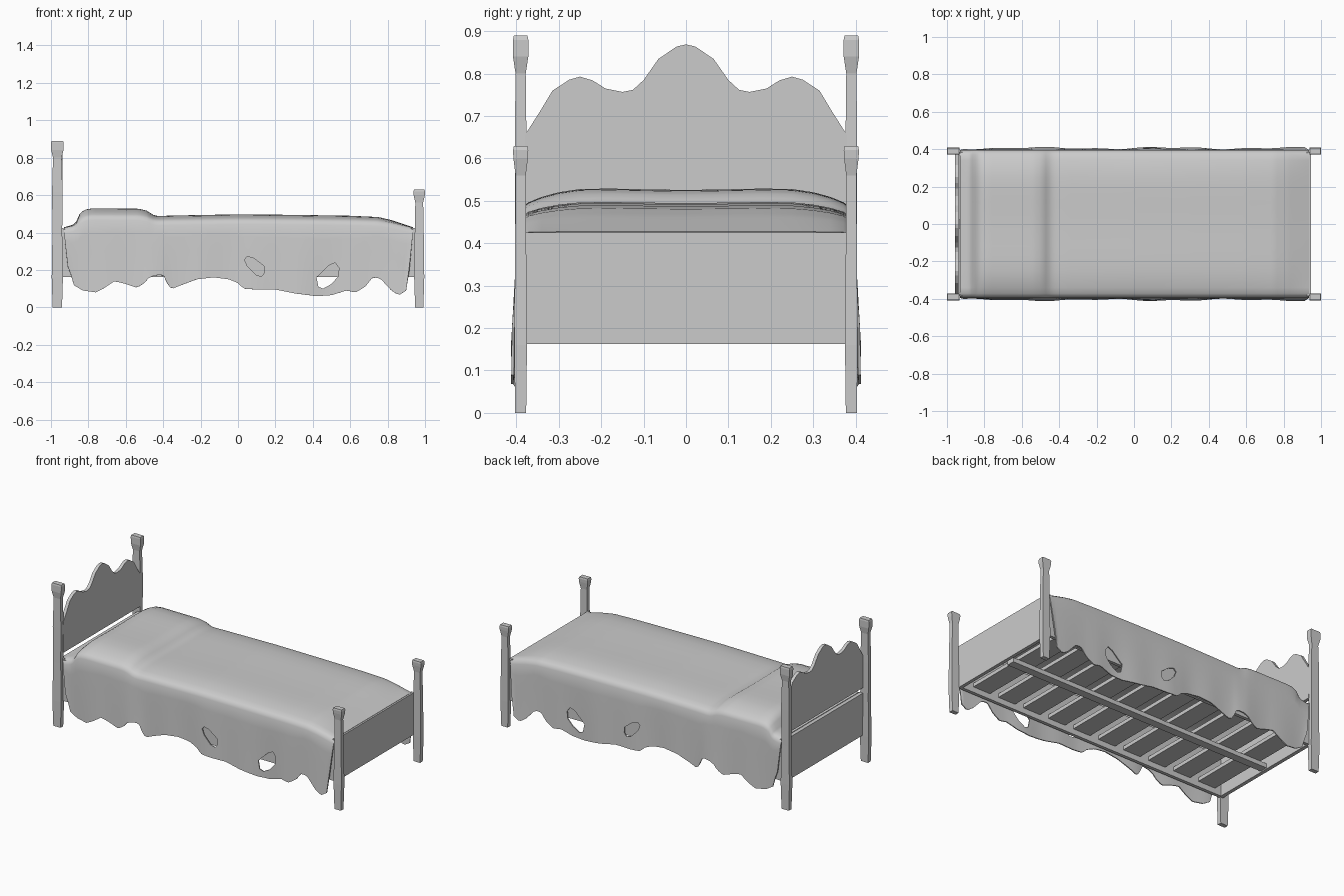
import bpy, bmesh, math

if "Cube" in bpy.data.objects:
    bpy.data.objects.remove(bpy.data.objects["Cube"])


def add_mesh(name, verts, faces):
    bm = bmesh.new()
    vs = [bm.verts.new(v) for v in verts]
    for f in faces:
        bm.faces.new([vs[i] for i in f])
    bmesh.ops.recalc_face_normals(bm, faces=bm.faces)
    me = bpy.data.meshes.new(name)
    bm.to_mesh(me)
    bm.free()
    ob = bpy.data.objects.new(name, me)
    bpy.context.collection.objects.link(ob)
    return ob


def box(name, x0, x1, y0, y1, z0, z1):
    v = [(x, y, z) for x in (x0, x1) for y in (y0, y1) for z in (z0, z1)]
    return add_mesh(name, v, [(0, 1, 3, 2), (4, 6, 7, 5), (0, 4, 5, 1),
                              (2, 3, 7, 6), (0, 2, 6, 4), (1, 5, 7, 3)])


def prism(name, outline, axis, a, b):
    """Extrude a 2D outline along x (outline is y,z) or y (outline is x,z)."""
    place = (lambda p, t: (t, p[0], p[1])) if axis == 'x' else (lambda p, t: (p[0], t, p[1]))
    n = len(outline)
    verts = [place(p, t) for t in (a, b) for p in outline]
    faces = [tuple(range(n)), tuple(range(2 * n - 1, n - 1, -1))]
    faces += [(i, (i + 1) % n, n + (i + 1) % n, n + i) for i in range(n)]
    return add_mesh(name, verts, faces)


def lerp(table, x):
    if x <= table[0][0]:
        return table[0][1]
    for (x0, z0), (x1, z1) in zip(table, table[1:]):
        if x <= x1:
            return z0 + (z1 - z0) * (x - x0) / (x1 - x0)
    return table[-1][1]


def post(name, cx, cy, rings):
    verts, faces = [], []
    for z, hx, hy in rings:
        verts += [(cx + sx * hx, cy + sy * hy, z)
                  for sx, sy in ((-1, -1), (1, -1), (1, 1), (-1, 1))]
    for r in range(len(rings) - 1):
        for i in range(4):
            j = (i + 1) % 4
            faces.append((4 * r + i, 4 * r + j, 4 * r + 4 + j, 4 * r + 4 + i))
    k = len(verts) - 4
    faces += [(3, 2, 1, 0), (k, k + 1, k + 2, k + 3)]
    return add_mesh(name, verts, faces)


# corner posts with flared caps
head_rings = [(0, .025, .013), (.16, .030, .015), (.40, .026, .013), (.62, .028, .014),
              (.80, .023, .012), (.84, .033, .018), (.88, .034, .018), (.89, .031, .016)]
foot_rings = [(0, .022, .013), (.16, .027, .015), (.40, .024, .013), (.56, .021, .012),
              (.60, .030, .017), (.62, .031, .018), (.63, .028, .016)]
for s, side in ((-1, "front"), (1, "back")):
    post(f"head_post_{side}", -.966, s * .39, head_rings)
    post(f"foot_post_{side}", .969, s * .39, foot_rings)
    # side rails
    box(f"side_rail_{side}", -.945, .945, s * .375 - .01, s * .375 + .01, .163, .42)

# lower end boards
box("head_lower_board", -.955, -.932, -.385, .385, .163, .425)
box("foot_board", .925, .946, -.385, .385, .163, .425)

# scalloped headboard
half = [(.022, .864), (.065, .835), (.1, .785), (.125, .762), (.15, .757), (.19, .765),
        (.22, .784), (.25, .793), (.275, .786), (.315, .76), (.345, .71), (.38, .655), (.38, .46)]
outline = [(-y, z) for y, z in reversed(half)] + [(0, .869)] + half
prism("headboard", outline, 'x', -.957, -.937)

# slats and centre beam under the bed
for i in range(10):
    x = -.83 + i * .18
    box(f"slat_{i + 1}", x - .06, x + .06, -.37, .37, .197, .22)
box("centre_beam", -.935, .89, -.025, .025, .17, .197)

# blanket: top height and ragged hem along the length
TOP = [(-.93, .425), (-.88, .44), (-.86, .46), (-.845, .50), (-.82, .523), (-.78, .53), (-.53, .528),
       (-.49, .518), (-.455, .495), (-.43, .487), (-.36, .49), (0, .497), (.3, .494), (.6, .489),
       (.75, .482), (.82, .465), (.935, .425)]
HEM = [(-.905, .22), (-.88, .12), (-.83, .09), (-.76, .08), (-.72, .10), (-.66, .14), (-.6, .125),
       (-.54, .105), (-.5, .13), (-.48, .155), (-.45, .17), (-.40, .175), (-.37, .11), (-.35, .10),
       (-.3, .12), (-.22, .15), (-.13, .16), (-.05, .15), (0, .13), (.03, .10), (.1, .095),
       (.2, .095), (.3, .075), (.42, .06), (.5, .065), (.58, .09), (.63, .08), (.68, .11),
       (.72, .16), (.76, .155), (.82, .09), (.86, .065), (.9, .09), (.915, .2)]
HALF_TOP = [0, .06, .12, .18, .25, .30, .34, .37]
NX = 110


def half_section(x):
    top, hem = lerp(TOP, x), lerp(HEM, x * .979)
    lift = (top - .42) / .11
    pts = []
    for y in HALF_TOP:
        z = top - .036 * lift * (y / .37) ** 5
        z -= .007 * lift * max(0, math.cos(y * 6.3))
        pts.append((x, y, z))
    edge = pts[-1][2]
    wave = .004 * math.sin(x * 9) + .003 * math.sin(x * 23)
    pts.append((x, .384, edge - .010))
    pts.append((x, .392, edge - .028))
    for f in (.2, .45, .65, .85, 1):
        z = edge - .028 + f * (hem - edge + .028)
        pts.append((x * (1 - .021 * f), .393 + .010 * f + wave * f, z))
    return pts


verts, faces = [], []
for i in range(NX + 1):
    p = half_section(-.93 + 1.865 * i / NX)
    verts += [(x, -y, z) for x, y, z in reversed(p[1:])] + p
m = len(verts) // (NX + 1)
for i in range(NX):
    for j in range(m - 1):
        a = i * m + j
        faces.append((a, a + 1, a + m + 1, a + m))
blanket = add_mesh("blanket", verts, faces)
mod = blanket.modifiers.new("thickness", 'SOLIDIFY')
mod.thickness, mod.offset = .006, 0

# torn holes through both sides of the blanket
holes = [[(.035, .255), (.05, .272), (.085, .262), (.14, .22), (.142, .185), (.125, .165),
          (.095, .175), (.05, .22)],
         [(.42, .16), (.43, .11), (.455, .10), (.5, .125), (.535, .165), (.54, .21),
          (.52, .238), (.488, .225)]]
cutters = []
for h in holes:
    c = prism("hole_cutter", h, 'y', -.5, .5)
    c.hide_render = True
    b = blanket.modifiers.new("hole", 'BOOLEAN')
    b.operation, b.solver, b.object = 'DIFFERENCE', 'EXACT', c
    cutters.append(c)
bpy.ops.object.select_all(action='DESELECT')
blanket.select_set(True)
bpy.context.view_layer.objects.active = blanket
for name in [md.name for md in blanket.modifiers]:
    bpy.ops.object.modifier_apply(modifier=name)
for c in cutters:
    bpy.data.objects.remove(c)
bpy.ops.object.shade_smooth_by_angle(angle=math.radians(40))
